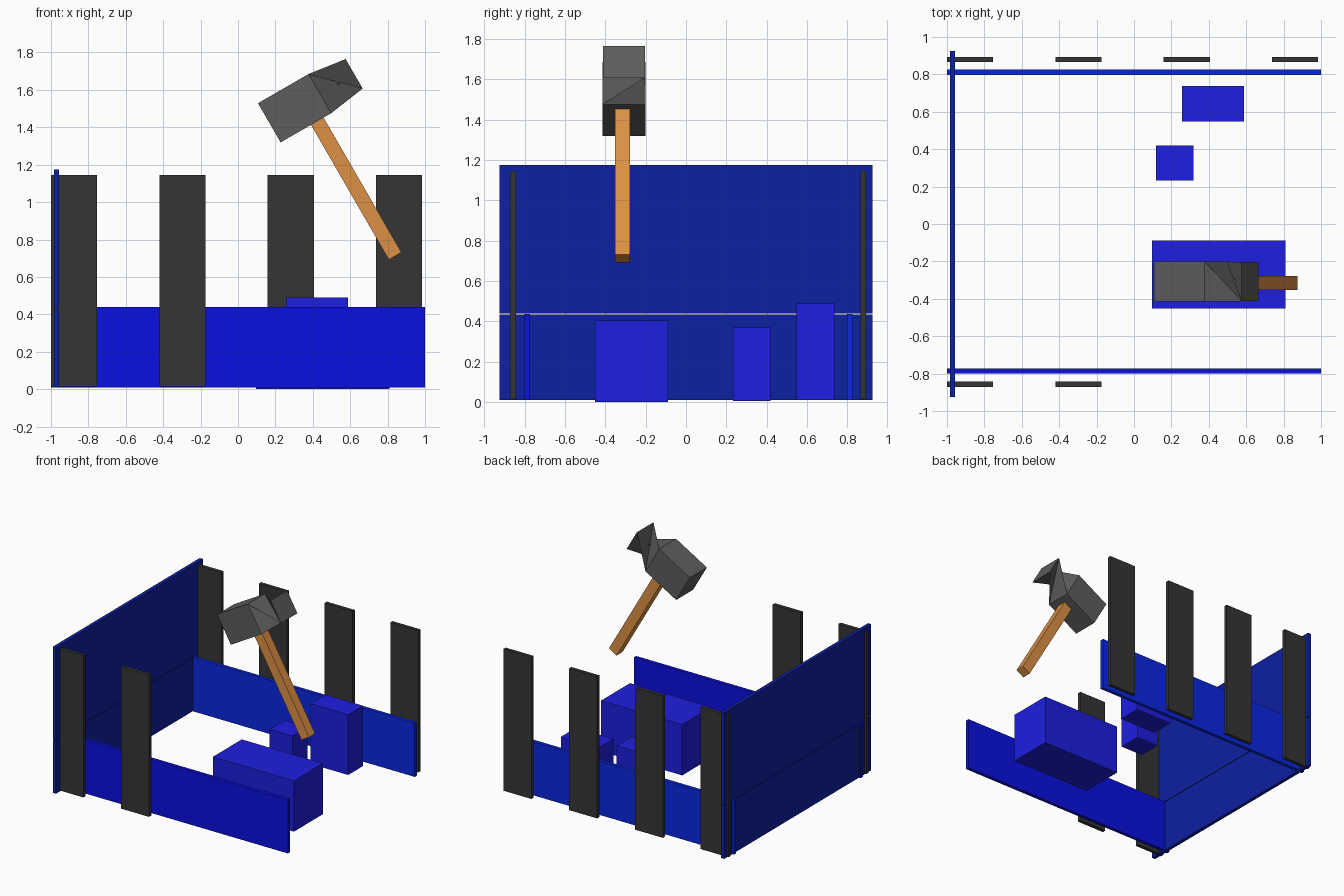
import bpy, bmesh
from math import cos, sin, radians
from mathutils import Vector

if "Cube" in bpy.data.objects:
    bpy.data.objects.remove(bpy.data.objects["Cube"])


def material(name, rgb):
    m = bpy.data.materials.new(name)
    m.diffuse_color = (*rgb, 1)
    m.use_nodes = True
    m.node_tree.nodes["Principled BSDF"].inputs["Base Color"].default_value = m.diffuse_color
    return m


FRONT_BLUE = material("front_blue", (0.003, 0.005, 0.75))
REAR_BLUE = material("rear_blue", (0.003, 0.02, 0.75))
END_BLUE = material("end_blue", (0.004, 0.015, 0.36))
BOX_BLUE = material("box_blue", (0.013, 0.013, 0.75))
SLAT_GREY = material("slat_grey", (0.035, 0.035, 0.035))
STEEL = material("steel", (0.11, 0.11, 0.11))
WOOD = material("wood", (0.72, 0.28, 0.06))


def finish(name, bm, mat):
    me = bpy.data.meshes.new(name)
    bmesh.ops.recalc_face_normals(bm, faces=bm.faces)
    bm.to_mesh(me)
    bm.free()
    me.materials.append(mat)
    ob = bpy.data.objects.new(name, me)
    bpy.context.collection.objects.link(ob)
    return ob


def box(name, x, y, z, mat):
    """Box from (min, max) ranges."""
    bm = bmesh.new()
    bmesh.ops.create_cube(bm, size=1)
    for v in bm.verts:
        v.co = Vector([(r[0] + r[1]) / 2 + c * (r[1] - r[0])
                       for r, c in zip((x, y, z), v.co)])
    return finish(name, bm, mat)


# Low side walls and two-panel end wall
box("front_wall", (-1, 1), (-0.80, -0.772), (0.01, 0.438), FRONT_BLUE)
box("rear_wall", (-1, 1), (0.797, 0.825), (0.01, 0.438), REAR_BLUE)
box("end_wall_lower", (-0.985, -0.957), (-0.925, 0.925), (0.01, 0.434), END_BLUE)
box("end_wall_upper", (-0.985, -0.957), (-0.925, 0.925), (0.439, 1.175), END_BLUE)

# Upright slats outside the side walls
for i in range(4):
    x = -1 + 0.579 * i
    box(f"rear_slat_{i + 1}", (x, x + 0.247), (0.865, 0.893), (0.015, 1.145), SLAT_GREY)
    if i < 2:
        box(f"front_slat_{i + 1}", (x, x + 0.247), (-0.872, -0.843), (0.015, 1.145), SLAT_GREY)

# Boxes on the floor
box("large_box", (0.095, 0.81), (-0.452, -0.088), (0, 0.405), BOX_BLUE)
box("small_box", (0.117, 0.317), (0.232, 0.42), (0.005, 0.37), BOX_BLUE)
box("tall_box", (0.257, 0.588), (0.548, 0.737), (0.01, 0.49), BOX_BLUE)

# Hammer frame: u runs along the head, v up along the handle
TILT = radians(30)
U = Vector((cos(TILT), 0, sin(TILT)))
V = Vector((-sin(TILT), 0, cos(TILT)))
Y = Vector((0, 1, 0))

# Handle
handle_end = Vector((0.84, -0.315, 0.712))
handle = box("hammer_handle", (-0.039, 0.039), (-0.038, 0.038), (0, 0.85), WOOD)
for v in handle.data.vertices:
    v.co = handle_end + U * v.co.x + Y * v.co.y + V * v.co.z

# Head: straight block, then a claw section twisted a quarter turn
joint = Vector((0.4375, -0.308, 1.58))
bm = bmesh.new()


def ring(u, half_y, half_v):
    return [bm.verts.new(joint + U * u + Y * (sy * half_y) + V * (sv * half_v))
            for sy, sv in ((1, 1), (-1, 1), (-1, -1), (1, -1))]


face, a, b = ring(-0.312, 0.107, 0.121), ring(0, 0.107, 0.121), ring(0.212, 0.104, 0.091)
bm.faces.new(face[::-1])
for i in range(4):
    j, k = (i + 1) % 4, (i + 2) % 4
    bm.faces.new((face[i], face[j], a[j], a[i]))
    bm.faces.new((a[i], a[j], b[k]))
    bm.faces.new((a[i], b[k], b[j]))
bm.faces.new(b)
finish("hammer_head", bm, STEEL)
